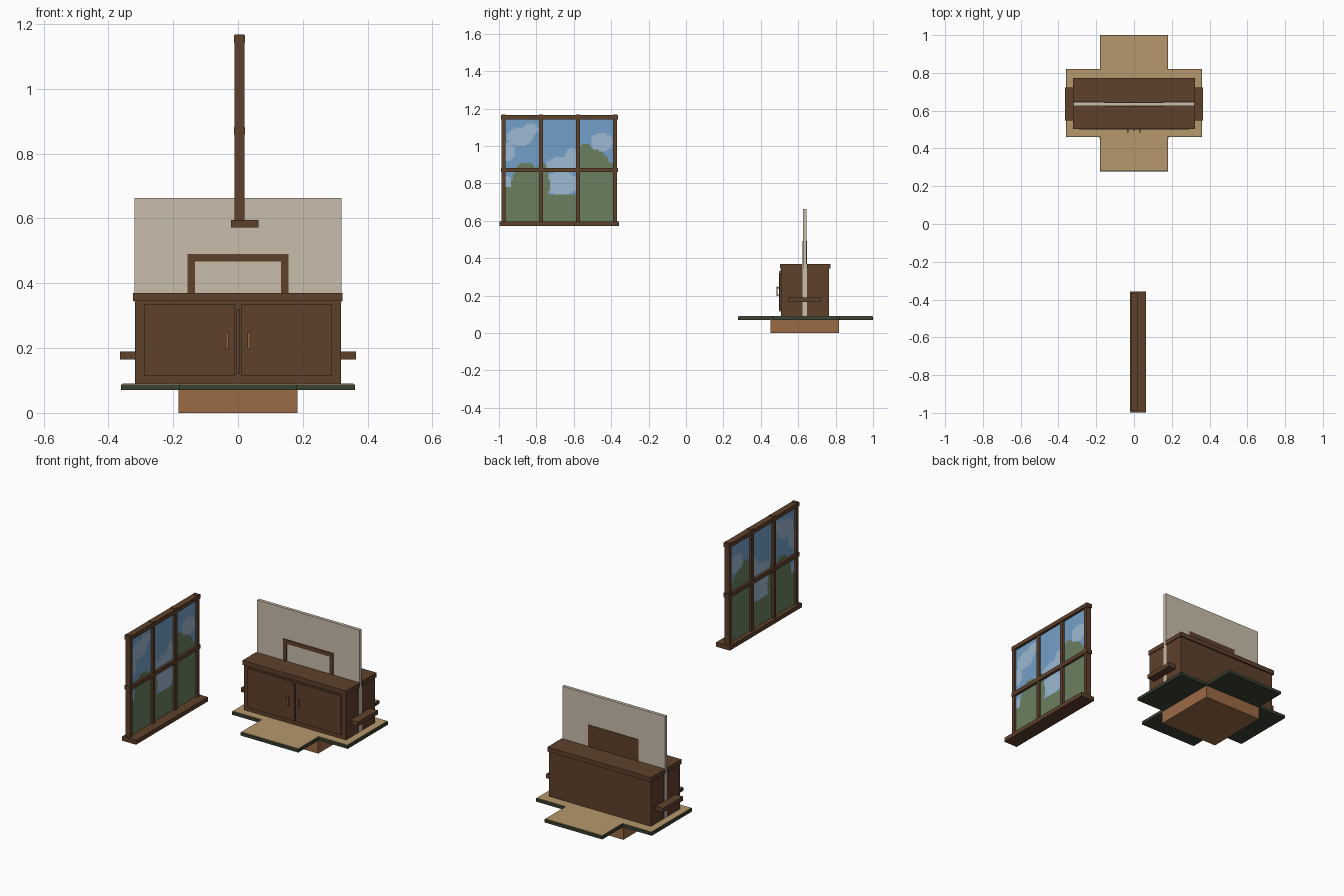
import bpy, bmesh

if "Cube" in bpy.data.objects:
    bpy.data.objects.remove(bpy.data.objects["Cube"])


def mat(name, hexcol):
    """Flat material from an sRGB hex colour."""
    rgb = [int(hexcol[i:i + 2], 16) / 255 for i in (0, 2, 4)]
    lin = [c / 12.92 if c <= 0.04045 else ((c + 0.055) / 1.055) ** 2.4 for c in rgb]
    m = bpy.data.materials.new(name)
    m.diffuse_color = (*lin, 1)
    m.use_nodes = True
    m.node_tree.nodes["Principled BSDF"].inputs["Base Color"].default_value = m.diffuse_color
    return m


WOOD = mat("dark wood", "5e412c")
BASE = mat("orange wood", "9b6a45")
TAN = mat("tan board", "b5986b")
GREEN = mat("dark green edge", "394132")
BEIGE = mat("beige panel", "c9bdab")
SKY = mat("sky blue", "74a0c9")
CLOUD = mat("cloud", "9cb8d2")
TREE = mat("tree green", "6b8061")


def finish(name, bm, mats):
    me = bpy.data.meshes.new(name)
    bm.to_mesh(me)
    bm.free()
    for m in mats:
        me.materials.append(m)
    ob = bpy.data.objects.new(name, me)
    bpy.context.collection.objects.link(ob)
    return ob


def box(name, x, y, z, m):
    """Box given by its (low, high) range on each axis."""
    bm = bmesh.new()
    bmesh.ops.create_cube(bm, size=1)
    for v in bm.verts:
        v.co = [(r[0] + r[1]) / 2 + c * (r[1] - r[0]) for r, c in zip((x, y, z), v.co)]
    return finish(name, bm, [m])


def cross(name, arm, half, z0, z1, m):
    """Plus-shaped slab centred under the cabinet."""
    cy = 0.64
    quarter = [(arm, half), (arm, arm), (half, arm)]
    pts = []
    for _ in range(4):
        pts += quarter
        quarter = [(y, -x) for x, y in quarter]
    bm = bmesh.new()
    f = bm.faces.new([bm.verts.new((x, y + cy, z0)) for x, y in pts])
    top = bmesh.ops.extrude_face_region(bm, geom=[f])["geom"]
    for v in top:
        if isinstance(v, bmesh.types.BMVert):
            v.co.z = z1
    bmesh.ops.recalc_face_normals(bm, faces=bm.faces)
    return finish(name, bm, [m])


# foot block and cross-shaped board
box("foot_block", (-0.183, 0.183), (0.452, 0.818), (0, 0.072), BASE)
cross("board_edge", 0.18, 0.361, 0.071, 0.088, GREEN)
cross("board_top", 0.177, 0.357, 0.088, 0.091, TAN)

# cabinet: two halves around the upright panel
box("cabinet_front_half", (-0.317, 0.317), (0.508, 0.622), (0.091, 0.347), WOOD)
box("cabinet_back_half", (-0.317, 0.317), (0.647, 0.765), (0.091, 0.347), WOOD)
box("panel_lower", (-0.318, 0.318), (0.622, 0.647), (0.091, 0.347), BEIGE)
box("counter_front", (-0.324, 0.322), (0.502, 0.624), (0.345, 0.37), WOOD)
box("counter_back", (-0.324, 0.322), (0.646, 0.773), (0.345, 0.37), WOOD)
box("panel_upper", (-0.32, 0.319), (0.626, 0.644), (0.34, 0.664), BEIGE)

# frame on the panel's front, solid plate on its back
for s in (-1, 1):
    xs = sorted((s * 0.133, s * 0.156))
    box("panel_frame_post", xs, (0.622, 0.627), (0.37, 0.468), WOOD)
box("panel_frame_rail", (-0.156, 0.156), (0.622, 0.627), (0.468, 0.491), WOOD)
box("panel_back_plate", (-0.156, 0.156), (0.643, 0.647), (0.37, 0.491), WOOD)

# doors, handles, and end ledges on both sides
for s in (-1, 1):
    box("door", sorted((s * 0.009, s * 0.29)), (0.5, 0.51), (0.115, 0.335), WOOD)
    hx = s * 0.033
    box("handle_grip", (hx - 0.004, hx + 0.004), (0.484, 0.49), (0.198, 0.248), BASE)
    for z in (0.2, 0.238):
        box("handle_stem", (hx - 0.003, hx + 0.003), (0.488, 0.502), (z, z + 0.007), BASE)
    box("end_ledge", sorted((s * 0.31, s * 0.364)), (0.547, 0.723), (0.165, 0.189), WOOD)
box("door_centre_strip", (-0.006, 0.006), (0.496, 0.51), (0.12, 0.32), WOOD)

# window frame
box("window_sill", (-0.022, 0.064), (-0.998, -0.358), (0.572, 0.596), WOOD)
for z in (0.86, 1.142):
    box("window_rail", (-0.013, 0.022), (-0.99, -0.364), (z, z + 0.023), WOOD)
for y in (-0.976, -0.775, -0.578, -0.38):
    box("window_post", (-0.011, 0.02), (y - 0.01, y + 0.01), (0.575, 1.168), WOOD)

# window view: blobs as (y, z, radius y, radius z)
TREES = [(-0.856, 0.765, 0.08, 0.15), (-0.95, 0.63, 0.08, 0.15), (-0.77, 0.79, 0.04, 0.12),
         (-0.49, 0.83, 0.10, 0.15), (-0.535, 0.9, 0.055, 0.11), (-0.39, 0.75, 0.06, 0.16)]
CLOUDS = [(-0.89, 1.05, 0.07, 0.05), (-0.83, 1.09, 0.04, 0.035), (-0.955, 0.97, 0.04, 0.05),
          (-0.66, 0.90, 0.09, 0.04), (-0.67, 0.80, 0.10, 0.06), (-0.45, 1.02, 0.06, 0.05),
          (-0.96, 0.79, 0.03, 0.05), (-0.61, 0.94, 0.035, 0.05)]


def inside(y, z, blobs):
    return any(((y - a) / c) ** 2 + ((z - b) / d) ** 2 < 1 for a, b, c, d in blobs)


def view_colour(y, z):
    if z < 0.745 or inside(y, z, TREES):
        return 2
    return 1 if inside(y, z, CLOUDS) else 0


bm = bmesh.new()
ny, nz, y0, z0, step = 60, 56, -0.976, 0.59, 0.01
for x, flip in ((0.008, False), (0.002, True)):
    grid = [[bm.verts.new((x, y0 + i * step, z0 + j * step)) for j in range(nz + 1)]
            for i in range(ny + 1)]
    for i in range(ny):
        for j in range(nz):
            q = [grid[i][j], grid[i + 1][j], grid[i + 1][j + 1], grid[i][j + 1]]
            f = bm.faces.new(q[::-1] if flip else q)
            f.material_index = view_colour(y0 + (i + 0.5) * step, z0 + (j + 0.5) * step)
finish("window_view", bm, [SKY, CLOUD, TREE])
